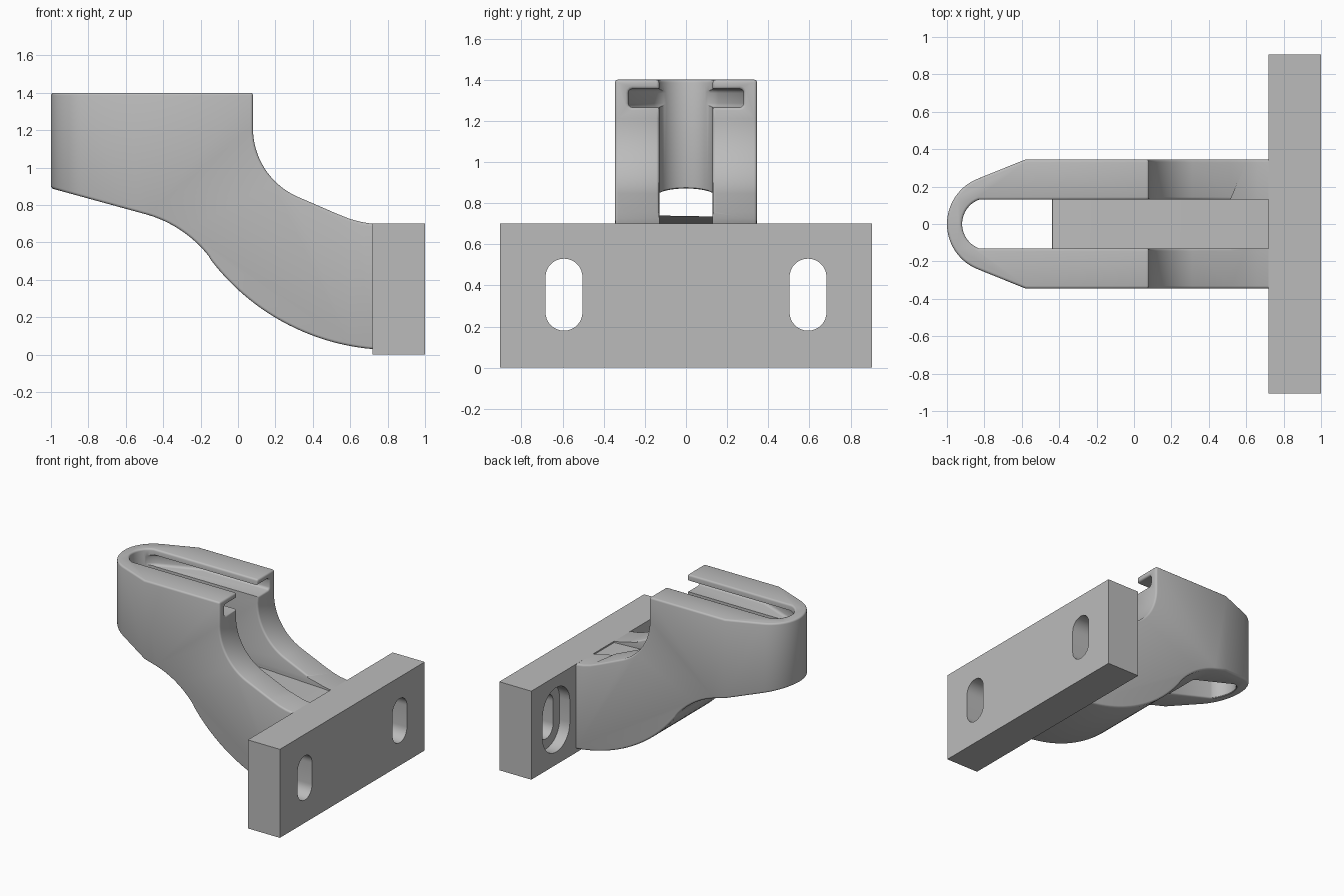
import bpy, bmesh, math
from mathutils import Vector

cube = bpy.data.objects.get("Cube")
if cube:
    bpy.data.objects.remove(cube)

# One plain grey for everything
grey = bpy.data.materials.new("plain_grey")
grey.use_nodes = True
colour = (0.5, 0.5, 0.5, 1)
grey.diffuse_color = colour
grey.node_tree.nodes["Principled BSDF"].inputs["Base Color"].default_value = colour


def arc(cx, cy, r, start, end, steps=16):
    """Points on a circle arc, angles in degrees."""
    angles = [math.radians(start + (end - start) * i / steps) for i in range(steps + 1)]
    return [(cx + r * math.cos(a), cy + r * math.sin(a)) for a in angles]


def prism(name, outline, low, high, axis):
    """Extrude a flat outline along the given axis."""
    place = {"X": lambda a, b, c: (c, a, b),
             "Y": lambda a, b, c: (a, c, b),
             "Z": lambda a, b, c: (a, b, c)}[axis]
    bm = bmesh.new()
    face = bm.faces.new([bm.verts.new(place(a, b, low)) for a, b in outline])
    moved = bmesh.ops.extrude_face_region(bm, geom=[face], use_keep_orig=True)["geom"]
    shift = Vector(place(0, 0, high - low))
    for v in moved:
        if isinstance(v, bmesh.types.BMVert):
            v.co += shift
    bmesh.ops.recalc_face_normals(bm, faces=bm.faces)
    mesh = bpy.data.meshes.new(name)
    bm.to_mesh(mesh)
    bm.free()
    obj = bpy.data.objects.new(name, mesh)
    bpy.context.collection.objects.link(obj)
    mesh.materials.append(grey)
    return obj


def combine(obj, tools, operation="DIFFERENCE"):
    """Boolean the tools into the object, then discard them."""
    for tool in tools:
        mod = obj.modifiers.new("cut", "BOOLEAN")
        mod.operation, mod.object, mod.solver = operation, tool, "EXACT"
    bake(obj)
    for tool in tools:
        bpy.data.objects.remove(tool)


def bake(obj):
    graph = bpy.context.evaluated_depsgraph_get()
    mesh = bpy.data.meshes.new_from_object(obj.evaluated_get(graph))
    obj.modifiers.clear()
    obj.data = mesh


def nose_outline(centre, radius, half, back):
    """Rounded nose that flares along a taper to a straight-sided body."""
    taper = math.radians(22)
    tip = arc(centre, 0, radius, 112, 248, 28)
    x, y = tip[0]
    shoulder = x + (half - y) / math.tan(taper)
    return [(back, half), (shoulder, half)] + tip + [(shoulder, -half), (back, -half)]


def slot_outline(y, z, radius, straight):
    return arc(y, z + straight, radius, 0, 180) + arc(y, z - straight, radius, 180, 360)


def smooth(obj):
    bpy.ops.object.select_all(action="DESELECT")
    obj.select_set(True)
    bpy.context.view_layer.objects.active = obj
    bpy.ops.object.shade_smooth_by_angle(angle=math.radians(32))


# Bracket arm: side profile trimmed by the plan outline
side = [(-1.1, 1.4), (0.08, 1.4)]
side += arc(0.48, 1.21, 0.4, 180, 245)
side += [(0.52, 0.757), (0.6, 0.725), (0.66, 0.709), (0.75, 0.695), (0.75, 0.027)]
side += arc(0.826, 1.245, 1.22, 265, 217, 24)
side += arc(-0.667, 0.1245, 0.65, 38, 76, 14)
side += [(-1.1, 0.917)]
arm = prism("bracket_arm", side, -0.5, 0.5, "Y")
plan = prism("plan_trim", nose_outline(-0.74, 0.26, 0.345, 0.9), -0.2, 1.6, "Z")
combine(arm, [plan], "INTERSECT")

# Central channel with a gently sloping floor
tip = [p for p in arc(-0.78, 0, 0.139, 111, 249, 20)]
channel = prism("channel_cutter", [(0.9, 0.13)] + tip + [(0.9, -0.13)], 0, 1.6, "Z")
for v in channel.data.vertices:
    if v.co.z < 0.5:
        v.co.z = 0.735 - 0.04 * (v.co.x + 0.43)

# Undercut groove below the top lips
groove = prism("groove_cutter", nose_outline(-0.74, 0.17, 0.28, 0.3), 1.265, 1.355, "Z")
rounding = groove.modifiers.new("rounding", "BEVEL")
rounding.width, rounding.segments = 0.02, 3
rounding.angle_limit = math.radians(60)
bake(groove)
combine(arm, [channel, groove])

# Rounded outer edges
bm = bmesh.new()
bm.from_mesh(arm.data)
bmesh.ops.remove_doubles(bm, verts=bm.verts, dist=0.0005)
bmesh.ops.dissolve_limit(bm, angle_limit=0.01, verts=bm.verts, edges=bm.edges)


def wants_rounding(edge):
    mid = (edge.verts[0].co + edge.verts[1].co) / 2
    if not edge.is_manifold or not edge.is_convex or edge.calc_face_angle(0) < 0.6:
        return False
    if abs(mid.y) > 0.2:
        return mid.x < 0.74
    return mid.x < 0.5 and (mid.z > 1.39 or mid.z < 1.25 or mid.x > 0.05)


bmesh.ops.bevel(bm, geom=[e for e in bm.edges if wants_rounding(e)], offset=0.014,
                segments=3, profile=0.5, affect="EDGES", clamp_overlap=False)
bm.to_mesh(arm.data)
bm.free()
smooth(arm)

# Mounting plate with two stepped slots
plate_shape = [(-0.905, 0), (0.905, 0), (0.905, 0.7), (-0.905, 0.7)]
plate = prism("mounting_plate", plate_shape, 0.72, 1.0, "X")
cutters = []
for s in (-1, 1):
    cutters.append(prism("slot_cutter", slot_outline(s * 0.593, 0.355, 0.09, 0.085), 0.6, 1.1, "X"))
    cutters.append(prism("recess_cutter", slot_outline(s * 0.593, 0.355, 0.17, 0.085), 0.6, 0.81, "X"))
combine(plate, cutters)
smooth(plate)
